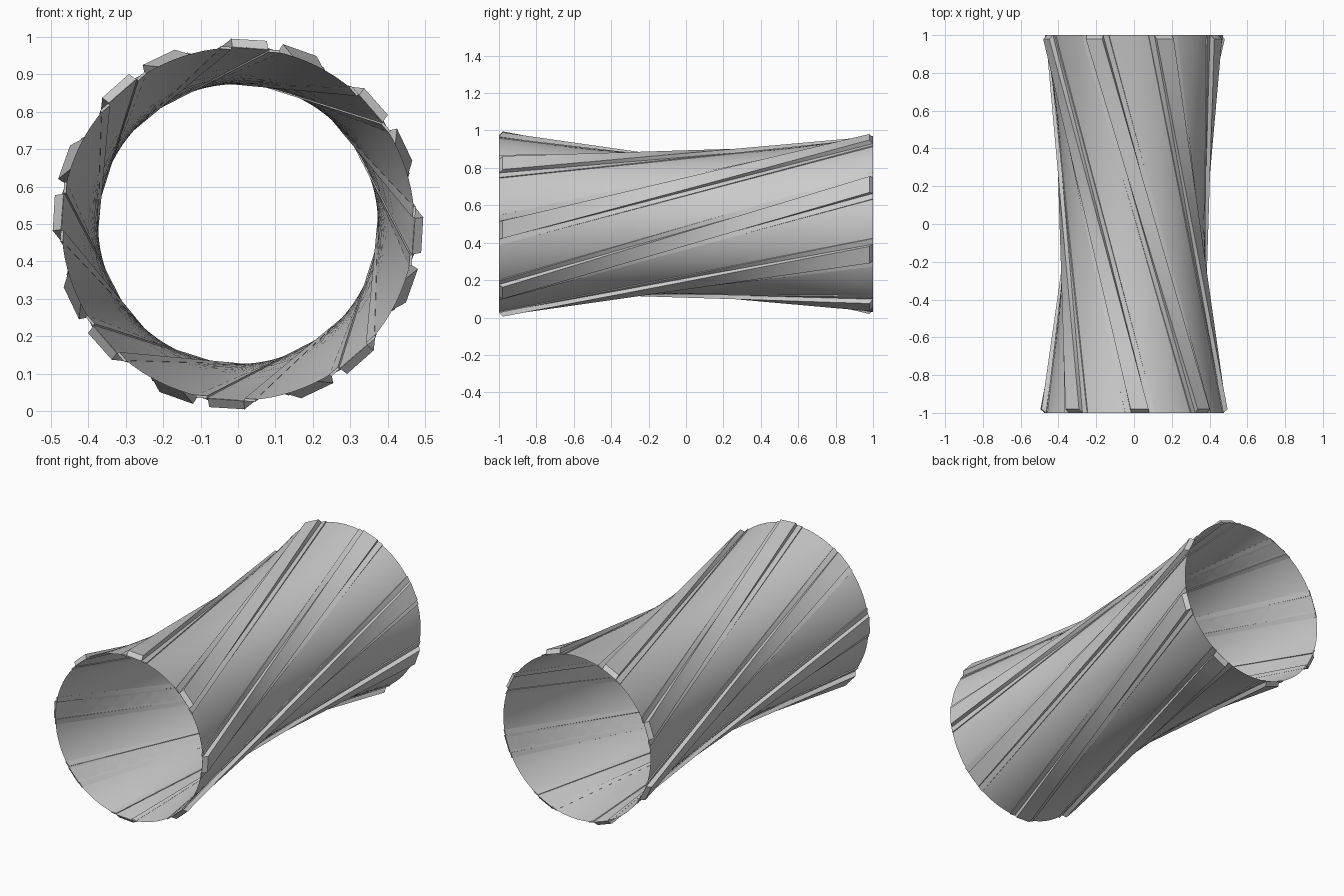
import bpy, bmesh, math
from mathutils import Vector

cube = bpy.data.objects.get("Cube")
if cube:
    bpy.data.objects.remove(cube, do_unlink=True)

BARS = 8
START = math.radians(-4)
TWIST = math.radians(75)
CENTRE_Z = 0.5

grey = bpy.data.materials.new("light_grey")
grey.use_nodes = True
COLOUR = (0.6, 0.6, 0.6, 1)
grey.diffuse_color = COLOUR
grey.node_tree.nodes["Principled BSDF"].inputs["Base Color"].default_value = COLOUR


def end_point(angle, side, radius, y):
    """Point on an end ring, offset sideways from the radial direction."""
    c, s = math.cos(angle), math.sin(angle)
    return Vector((radius * c - side * s, y, CENTRE_Z + radius * s + side * c))


def ruled_point(angle, side, radius, y):
    """Point on the straight line joining the front ring to the twisted back ring."""
    front = end_point(angle, side, radius, -1)
    back = end_point(angle + TWIST, side, radius, 1)
    return front.lerp(back, (y + 1) / 2)


def finish(bm, name, angle):
    bmesh.ops.recalc_face_normals(bm, faces=bm.faces)
    mesh = bpy.data.meshes.new(name)
    bm.to_mesh(mesh)
    bm.free()
    mesh.materials.append(grey)
    obj = bpy.data.objects.new(name, mesh)
    bpy.context.collection.objects.link(obj)
    bpy.ops.object.select_all(action='DESELECT')
    obj.select_set(True)
    bpy.context.view_layer.objects.active = obj
    bpy.ops.object.shade_smooth_by_angle(angle=math.radians(angle))


def bridge(bm, rings):
    for a, b in zip(rings, rings[1:]):
        n = len(a)
        for i in range(n):
            j = (i + 1) % n
            bm.faces.new((a[i], a[j], b[j], b[i]))


# Thin hyperboloid skin, open at both ends
SIDES, ROWS = 96, 24
bm = bmesh.new()
bridge(bm, [[bm.verts.new(ruled_point(START + math.tau * i / SIDES, 0, 0.472, -1 + 2 * r / ROWS))
             for i in range(SIDES)] for r in range(ROWS + 1)])
finish(bm, "tube_skin", 40)

# Hat-shaped bar section: raised rib on two thin feet (sideways, radius)
FOOT_TOP, RIB_TOP = 0.471, 0.497
half = [(0.048, RIB_TOP), (0.048, FOOT_TOP), (0.08, FOOT_TOP),
        (0.08, 0.464), (0.05, 0.464), (0.05, 0.47)]
section = half + [(-s, r) for s, r in reversed(half)]
RIB = (0, 1, 10, 11)
FEET = range(1, 11)


# Ribs follow the straight rulings; their ends slope back slightly
def bar_length(radius):
    return 1 - 0.02 * max(0, radius - FOOT_TOP) / (RIB_TOP - FOOT_TOP)


STEPS = 16
for k in range(BARS):
    angle = START + math.tau * k / BARS
    bm = bmesh.new()
    rings = [[bm.verts.new(ruled_point(angle, s, r, bar_length(r) * (2 * i / STEPS - 1)))
              for s, r in section] for i in range(STEPS + 1)]
    bridge(bm, rings)
    for ring in (rings[0], rings[-1]):
        bm.faces.new([ring[i] for i in RIB])
        bm.faces.new([ring[i] for i in FEET])
    finish(bm, f"twisted_bar_{k + 1}", 30)
